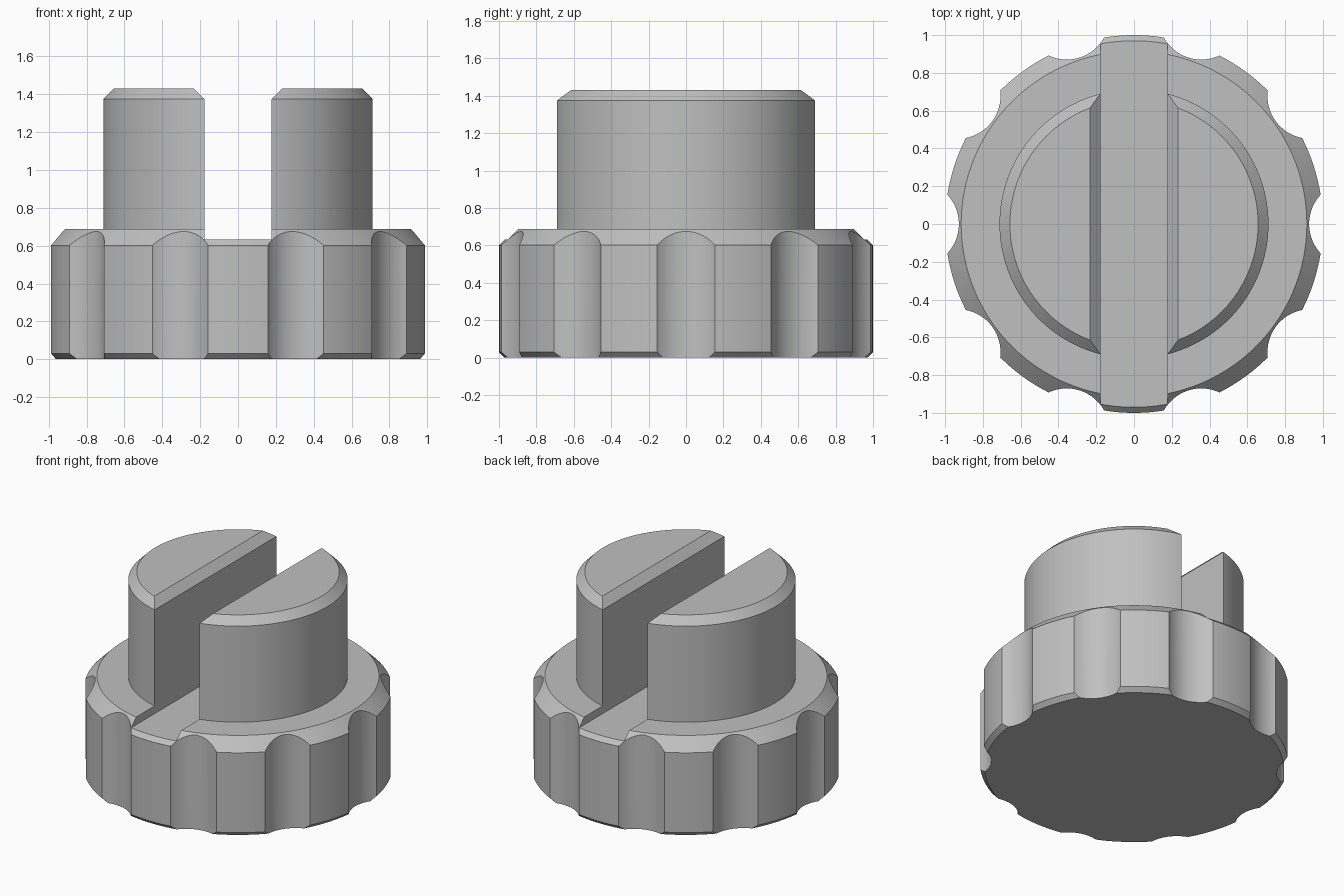
import bpy, bmesh
from math import cos, sin, pi, radians

cube = bpy.data.objects.get("Cube")
if cube:
    bpy.data.objects.remove(cube, do_unlink=True)

grey = bpy.data.materials.new("plain grey")
grey.use_nodes = True
GREY = (0.53, 0.53, 0.53, 1)
grey.diffuse_color = GREY
grey.node_tree.nodes["Principled BSDF"].inputs["Base Color"].default_value = GREY


def make_object(name, bm):
    bmesh.ops.recalc_face_normals(bm, faces=bm.faces)
    mesh = bpy.data.meshes.new(name)
    bm.to_mesh(mesh)
    bm.free()
    mesh.materials.append(grey)
    obj = bpy.data.objects.new(name, mesh)
    bpy.context.collection.objects.link(obj)
    return obj


def lathe(name, profile, sides):
    """Solid of revolution from (radius, height) points, capped at both ends."""
    bm = bmesh.new()
    rings = [[bm.verts.new((r * cos(2 * pi * i / sides), r * sin(2 * pi * i / sides), z))
              for i in range(sides)] for r, z in profile]
    for low, high in zip(rings, rings[1:]):
        for i in range(sides):
            j = (i + 1) % sides
            bm.faces.new((low[i], low[j], high[j], high[i]))
    bm.faces.new(rings[0][::-1])
    bm.faces.new(rings[-1])
    return make_object(name, bm)


def prism(bm, points, offset):
    """Closed prism: an outline of 3D points swept by the offset."""
    start = [bm.verts.new(p) for p in points]
    end = [bm.verts.new([a + b for a, b in zip(p, offset)]) for p in points]
    bm.faces.new(start)
    bm.faces.new(end)
    for i in range(len(points)):
        j = (i + 1) % len(points)
        bm.faces.new((start[i], start[j], end[j], end[i]))


# Knob body: chamfered grip ring with a chamfered boss on top
knob = lathe("knob", [(0.97, 0), (1, 0.03), (1, 0.602), (0.915, 0.687), (0.712, 0.687),
                      (0.712, 1.375), (0.657, 1.43)], 160)

# Ten finger grooves around the grip
GROOVES, GROOVE_RADIUS, GROOVE_CENTRE, SIDES = 10, 0.228, 1.155, 64
bm = bmesh.new()
for k in range(GROOVES):
    a = 2 * pi * k / GROOVES
    cx, cy = GROOVE_CENTRE * cos(a), GROOVE_CENTRE * sin(a)
    prism(bm, [(cx + GROOVE_RADIUS * cos(a + 2 * pi * i / SIDES),
                cy + GROOVE_RADIUS * sin(a + 2 * pi * i / SIDES), -0.2)
               for i in range(SIDES)], (0, 0, 1.1))
groove_cutter = make_object("groove_cutter", bm)

# Slot through the boss, flared at the top to chamfer its edges
bm = bmesh.new()
half = [(0.178, 0.632), (0.178, 1.375), (0.333, 1.53)]
outline = half + [(-x, z) for x, z in reversed(half)]
prism(bm, [(x, -1.2, z) for x, z in outline], (0, 2.4, 0))
slot_cutter = make_object("slot_cutter", bm)

for cutter in (groove_cutter, slot_cutter):
    cut = knob.modifiers.new(cutter.name, 'BOOLEAN')
    cut.operation = 'DIFFERENCE'
    cut.solver = 'EXACT'
    cut.object = cutter

bpy.ops.object.select_all(action='DESELECT')
knob.select_set(True)
bpy.context.view_layer.objects.active = knob
for name in [m.name for m in knob.modifiers]:
    bpy.ops.object.modifier_apply(modifier=name)
for cutter in (groove_cutter, slot_cutter):
    bpy.data.objects.remove(cutter, do_unlink=True)
bpy.ops.object.shade_smooth_by_angle(angle=radians(20))
